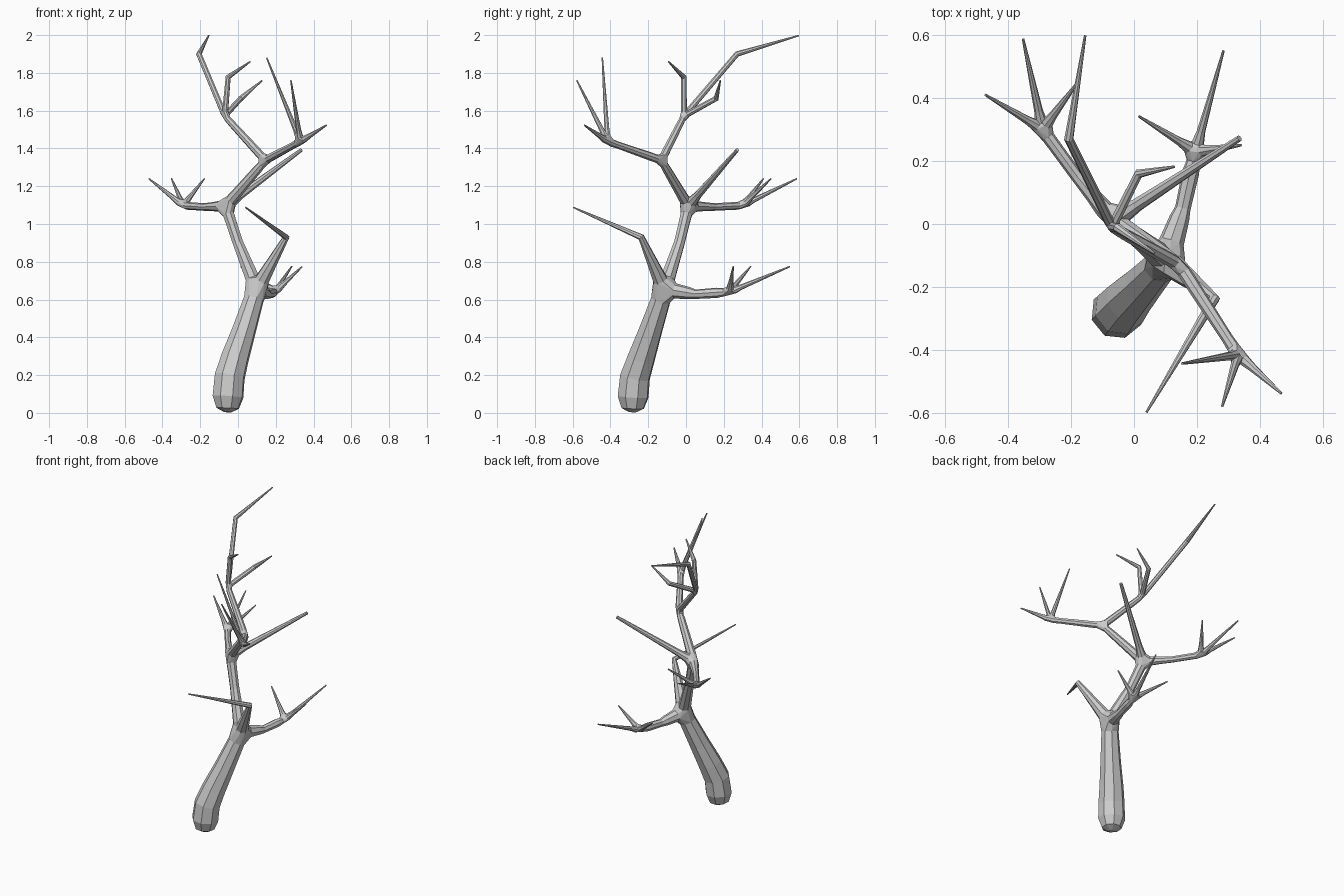
import bpy, bmesh, math
from mathutils import Vector

if "Cube" in bpy.data.objects:
    bpy.data.objects.remove(bpy.data.objects["Cube"])

SIDES = 8

# Forks: position and size of the flared joint
FORKS = {
    "low":        ((0.10, -0.115, 0.655), 0.062),
    "middle":     ((-0.065, 0.012, 1.095), 0.046),
    "high":       ((0.145, -0.13, 1.337), 0.031),
    "crown":      ((-0.07, -0.01, 1.572), 0.025),
    "left_back":  ((-0.29, 0.30, 1.098), 0.030),
    "right_front": ((0.33, -0.415, 1.437), 0.029),
    "low_back":   ((0.195, 0.23, 0.64), 0.031),
}
fork_points = {name: [] for name in FORKS}


def make_object(name, bm):
    bmesh.ops.recalc_face_normals(bm, faces=bm.faces)
    mesh = bpy.data.meshes.new(name)
    bm.to_mesh(mesh)
    bm.free()
    obj = bpy.data.objects.new(name, mesh)
    bpy.context.collection.objects.link(obj)
    return obj


def limb(name, start, body, points, end=None, end_flare=0.7):
    """Tapered octagonal tube; points are (x, y, z, radius), ends may be forks."""
    rings = [(Vector(p[:3]), p[3]) for p in points]
    if start:
        pos, size = Vector(FORKS[start][0]), FORKS[start][1]
        target = rings[0][0] if rings else Vector(FORKS[end][0])
        d = (target - pos).normalized()
        rings = [(pos + d * size, max(size * 0.65, body)),
                 (pos + d * size * 2.3, body)] + rings
    if end:
        pos, size = Vector(FORKS[end][0]), FORKS[end][1]
        d = (pos - rings[-1][0]).normalized()
        if start:
            rings.append((pos - d * size * 2.2, body * 0.85))
        rings.append((pos - d * size, size * end_flare))

    bm = bmesh.new()
    loops = []
    u = Vector((1, 0.3, 0))
    for i, (p, r) in enumerate(rings):
        t = Vector()
        if i > 0:
            t += (p - rings[i - 1][0]).normalized()
        if i < len(rings) - 1:
            t += (rings[i + 1][0] - p).normalized()
        t.normalize()
        u = (u - t * u.dot(t)).normalized()
        v = t.cross(u)
        loops.append([bm.verts.new(p + r * (u * math.cos(a) + v * math.sin(a)))
                      for a in (2 * math.pi * k / SIDES for k in range(SIDES))])
    for a, b in zip(loops, loops[1:]):
        for k in range(SIDES):
            n = (k + 1) % SIDES
            bm.faces.new((a[k], a[n], b[n], b[k]))
    bm.faces.new(loops[0][::-1])
    bm.faces.new(loops[-1])
    if start:
        fork_points[start] += [w.co.copy() for w in loops[0]]
    if end:
        fork_points[end] += [w.co.copy() for w in loops[-1]]
    return make_object(name, bm)


# Trunk
limb("trunk", None, 0, [(-0.056, -0.283, 0.004, 0.02), (-0.055, -0.282, 0.024, 0.062),
                        (-0.053, -0.28, 0.085, 0.085), (-0.044, -0.27, 0.19, 0.083),
                        (-0.016, -0.237, 0.29, 0.076), (0.03, -0.19, 0.43, 0.065)],
     "low", 0.88)
limb("trunk_middle", "low", 0.036, [(0.0, -0.035, 0.90, 0.030)], "middle")
limb("trunk_upper", "middle", 0.028, [], "high")
limb("trunk_top", "high", 0.022, [], "crown")

# Main side branches
limb("low_back_branch", "low", 0.032, [(0.155, 0.05, 0.628, 0.025)], "low_back")
limb("left_back_branch", "middle", 0.024, [(-0.18, 0.15, 1.09, 0.02)], "left_back")
limb("right_front_branch", "high", 0.022, [], "right_front")

# Bent and straight single branches
limb("low_front_branch", "low", 0.033, [(0.255, -0.237, 0.93, 0.018),
                                        (0.04, -0.597, 1.088, 0.004)])
limb("right_back_spike", "middle", 0.022, [(0.335, 0.272, 1.392, 0.010)])
limb("crown_back_branch", "crown", 0.016, [(-0.207, 0.27, 1.90, 0.015),
                                           (-0.155, 0.598, 1.998, 0.004)])
limb("crown_up_branch", "crown", 0.016, [(-0.052, -0.012, 1.778, 0.015),
                                         (0.065, -0.093, 1.86, 0.004)])
limb("crown_right_branch", "crown", 0.016, [(0.015, 0.16, 1.665, 0.015),
                                            (0.128, 0.182, 1.76, 0.004)])

# Twigs fanning out of the branch ends
TWIGS = {
    "left_back": [(-0.472, 0.41, 1.24), (-0.352, 0.587, 1.24), (-0.178, 0.45, 1.24)],
    "right_front": [(0.152, -0.443, 1.88), (0.28, -0.578, 1.76), (0.468, -0.538, 1.523)],
    "low_back": [(0.284, 0.55, 0.775), (0.015, 0.342, 0.775), (0.34, 0.25, 0.775)],
}
for fork, tips in TWIGS.items():
    for i, tip in enumerate(tips):
        limb(f"{fork}_twig_{i + 1}", fork, 0.014, [(*tip, 0.004)])

# Webbed joints wrapped around the limb ends
for name, points in fork_points.items():
    bm = bmesh.new()
    for p in points:
        bm.verts.new(p)
    bmesh.ops.convex_hull(bm, input=bm.verts[:])
    loose = [v for v in bm.verts if not v.link_faces]
    bmesh.ops.delete(bm, geom=loose, context='VERTS')
    make_object(f"{name}_fork", bm)
